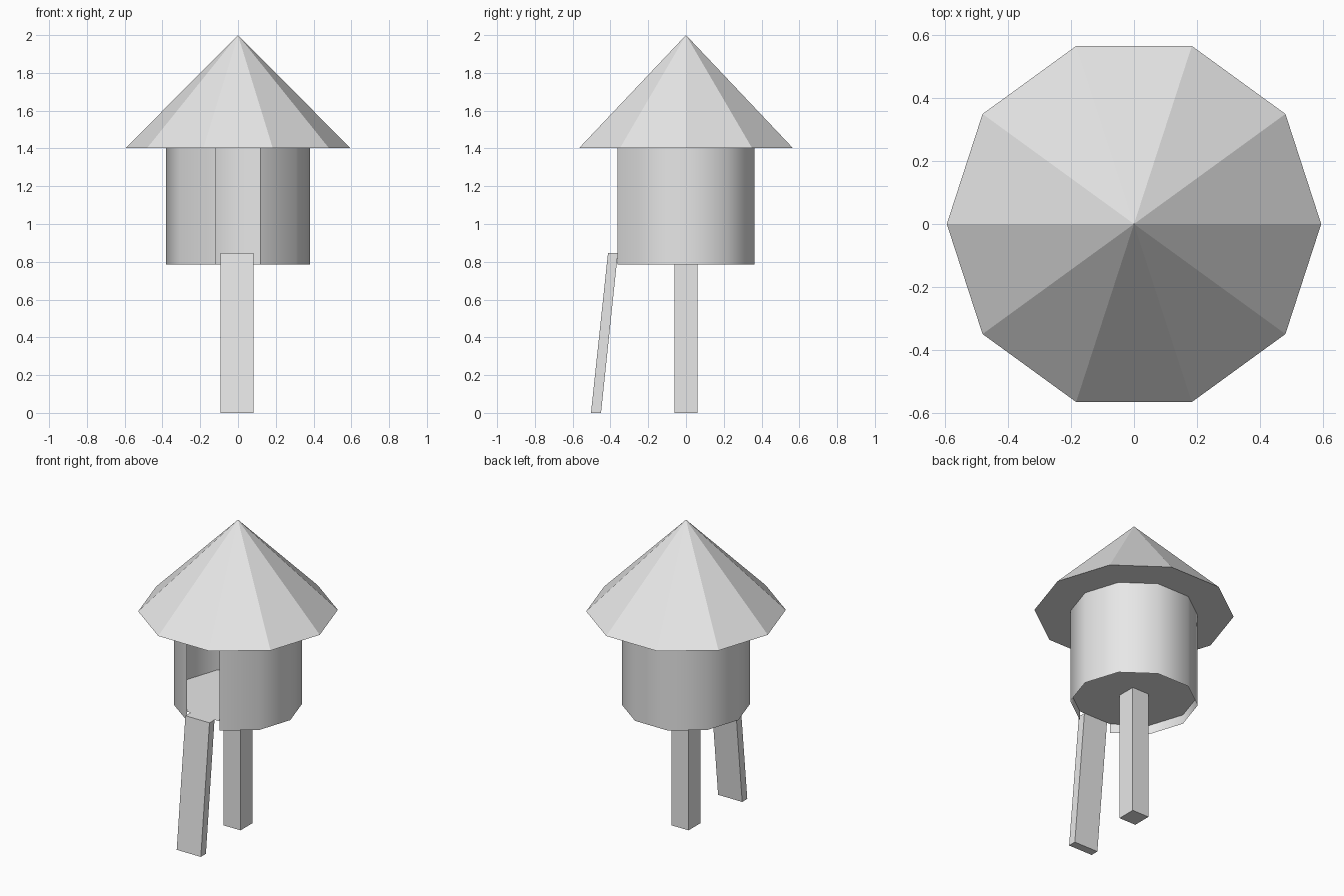
import bpy
import math

cube = bpy.data.objects.get("Cube")
if cube:
    bpy.data.objects.remove(cube, do_unlink=True)

grey = bpy.data.materials.new("light grey")
grey.use_nodes = True
grey.diffuse_color = (0.8, 0.8, 0.8, 1)
grey.node_tree.nodes["Principled BSDF"].inputs["Base Color"].default_value = (0.8, 0.8, 0.8, 1)

SIDES = 10
ROOF_R, BODY_R = 0.594, 0.38
WALL_Z, FLOOR_Z, EAVES_Z, TOP_Z = 0.786, 0.846, 1.403, 2.0


def make(name, verts, faces, smooth=False):
    mesh = bpy.data.meshes.new(name)
    mesh.from_pydata(verts, [], faces)
    mesh.materials.append(grey)
    for p in mesh.polygons:
        p.use_smooth = smooth
    obj = bpy.data.objects.new(name, mesh)
    bpy.context.collection.objects.link(obj)
    return obj


def ring(radius, z):
    # Decagon with corners on the x axis and a flat side at the front
    return [(radius * math.cos(math.tau * i / SIDES),
             radius * math.sin(math.tau * i / SIDES), z) for i in range(SIDES)]


def prism(name, x0, x1, bottom_y, top_y, height):
    # Four-sided post whose y range can shift between bottom and top
    verts = [(x, y, z) for z, (y0, y1) in ((0, bottom_y), (height, top_y))
             for x, y in ((x0, y0), (x1, y0), (x1, y1), (x0, y1))]
    sides = [(i, (i + 1) % 4, (i + 1) % 4 + 4, i + 4) for i in range(4)]
    return make(name, verts, sides + [(3, 2, 1, 0), (4, 5, 6, 7)])


# Faceted roof with a closed underside
roof_faces = [(i, (i + 1) % SIDES, SIDES) for i in range(SIDES)]
make("roof", ring(ROOF_R, EAVES_Z) + [(0, 0, TOP_Z)],
     roof_faces + [tuple(reversed(range(SIDES)))])

# Thin smooth wall, left open on the front side as a full-height doorway
DOOR = 7
wall_faces = [(i, (i + 1) % SIDES, (i + 1) % SIDES + SIDES, i + SIDES)
              for i in range(SIDES) if i != DOOR]
make("wall", ring(BODY_R, WALL_Z) + ring(BODY_R, EAVES_Z), wall_faces, smooth=True)

# Floor set slightly above the bottom edge of the wall
make("floor", ring(BODY_R, FLOOR_Z), [tuple(range(SIDES))])

# Central post and leaning entrance ramp
prism("post", -0.061, 0.061, (-0.061, 0.061), (-0.061, 0.061), FLOOR_Z - 0.002)
prism("ramp", -0.093, 0.082, (-0.503, -0.45), (-0.413, -0.361), FLOOR_Z)
